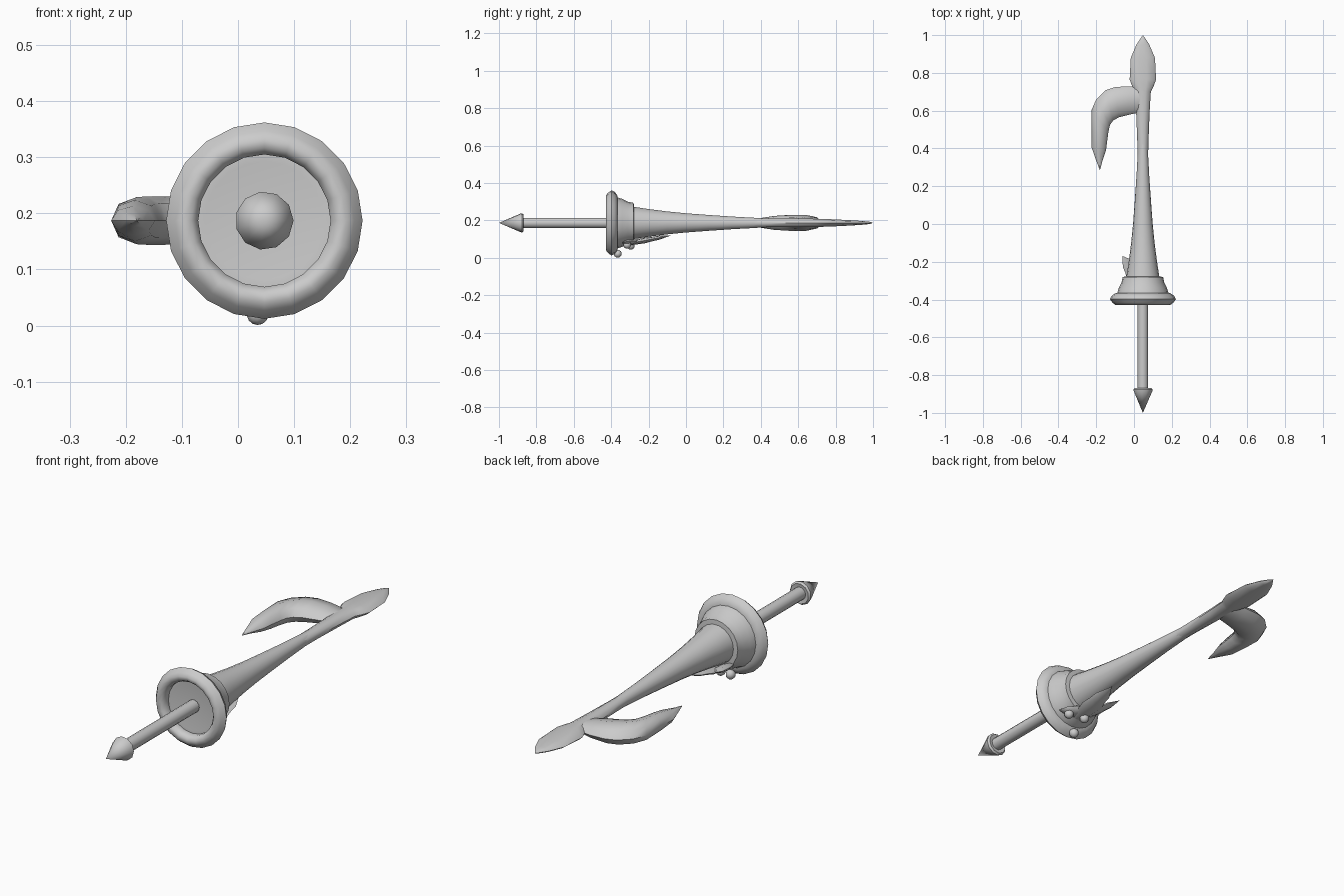
import bpy, bmesh
from math import sin, cos, tau
from mathutils import Vector

cube = bpy.data.objects.get("Cube")
if cube:
    bpy.data.objects.remove(cube, do_unlink=True)

AX, AZ = 0.047, 0.187          # long axis of the lance

grey = bpy.data.materials.new("plain grey")
grey.use_nodes = True
COLOUR = (0.6, 0.6, 0.6, 1)
grey.diffuse_color = COLOUR
grey.node_tree.nodes["Principled BSDF"].inputs["Base Color"].default_value = COLOUR


def finish(name, bm, angle=0.6):
    bmesh.ops.remove_doubles(bm, verts=bm.verts, dist=0.0005)
    bmesh.ops.recalc_face_normals(bm, faces=bm.faces)
    mesh = bpy.data.meshes.new(name)
    bm.to_mesh(mesh)
    bm.free()
    ob = bpy.data.objects.new(name, mesh)
    bpy.context.collection.objects.link(ob)
    mesh.materials.append(grey)
    bpy.ops.object.select_all(action="DESELECT")
    ob.select_set(True)
    bpy.context.view_layer.objects.active = ob
    bpy.ops.object.shade_smooth_by_angle(angle=angle)
    return ob


def loft(name, sections, sides, angle=0.6, closed=False):
    """Skin elliptical rings given as (centre, half width vector, half height vector)."""
    bm = bmesh.new()
    rings = []
    for c, w, h in sections:
        c, w, h = Vector(c), Vector(w), Vector(h)
        rings.append([bm.verts.new(c + w * cos(tau * i / sides) + h * sin(tau * i / sides))
                      for i in range(sides)])
    pairs = list(zip(rings, rings[1:]))
    if closed:
        pairs.append((rings[-1], rings[0]))
    for a, b in pairs:
        for i in range(sides):
            j = (i + 1) % sides
            bm.faces.new((a[i], a[j], b[j], b[i]))
    if not closed:
        bm.faces.new(rings[0])
        bm.faces.new(rings[-1])
    return finish(name, bm, angle)


def lathe(name, profile, sides, angle=0.6, closed=False):
    """Turn (y, radius) pairs about the long axis."""
    return loft(name, [((AX, y, AZ), (r, 0, 0), (0, 0, r)) for y, r in profile],
                sides, angle, closed)


# Handle and pommel
lathe("grip", [(-0.88, 0.028), (-0.38, 0.028)], 14)
lathe("pommel", [(-1, 0.0001), (-0.885, 0.05), (-0.876, 0.052), (-0.868, 0.045),
                 (-0.872, 0.026)], 11, 0.8)

# Round guard, hollow in front
lathe("guard_ring", [(-0.428, 0.146), (-0.418, 0.16), (-0.398, 0.175), (-0.38, 0.165),
                     (-0.366, 0.145), (-0.366, 0.125), (-0.385, 0.118), (-0.41, 0.118),
                     (-0.426, 0.13)], 20, 0.9, True)
lathe("guard_collar", [(-0.37, 0.0001), (-0.39, 0.106), (-0.39, 0.121), (-0.366, 0.136),
                       (-0.34, 0.128), (-0.31, 0.113), (-0.28, 0.107), (-0.278, 0.085)], 20)

# Tapered shaft
lathe("shaft", [(-0.285, 0.088), (-0.2, 0.075), (-0.1, 0.062), (0, 0.052), (0.12, 0.043),
                (0.25, 0.034), (0.36, 0.028), (0.42, 0.024)], 18)

# Flattened neck and leaf-shaped blade: y, half width, half thickness
blade = [(0.34, 0.027, 0.027), (0.45, 0.03, 0.024), (0.6, 0.036, 0.024), (0.7, 0.042, 0.023),
         (0.725, 0.055, 0.022), (0.765, 0.07, 0.021), (0.88, 0.064, 0.015),
         (0.95, 0.034, 0.01), (0.985, 0.011, 0.006), (1, 0.0001, 0.0001)]
loft("blade", [((AX, y, AZ), (w, 0, 0), (0, 0, t)) for y, w, t in blade], 10, 0.8)

# Curved side hook: outer point, inner point, half thickness
hook = [((0.04, 0.725), (0.03, 0.59), 0.02), ((-0.03, 0.729), (-0.02, 0.58), 0.034),
        ((-0.1, 0.725), (-0.08, 0.565), 0.042), ((-0.15, 0.708), (-0.11, 0.548), 0.043),
        ((-0.2, 0.66), (-0.127, 0.525), 0.043), ((-0.226, 0.6), (-0.135, 0.49), 0.042),
        ((-0.226, 0.5), (-0.142, 0.44), 0.037), ((-0.226, 0.41), (-0.148, 0.39), 0.026),
        ((-0.2, 0.335), (-0.168, 0.33), 0.01), ((-0.181, 0.285), (-0.18, 0.285), 0.001)]
sections = []
for outer, inner, t in hook:
    o, i = Vector((*outer, AZ)), Vector((*inner, AZ))
    sections.append(((o + i) / 2, (o - i) / 2, (0, 0, t)))
loft("side_hook", sections, 8, 0.9)


# Leaves and berries under the collar
def leaf(name, base, tip, width, normal):
    base, tip, normal = Vector(base), Vector(tip), Vector(normal).normalized()
    side = (tip - base).cross(normal).normalized()
    shape = [(0, 0.25), (0.15, 0.7), (0.3, 0.85), (0.45, 1), (0.6, 0.8), (0.75, 0.72), (1, 0.02)]
    loft(name, [(base.lerp(tip, f), side * width * k, normal * 0.015 * k)
                for f, k in shape], 8, 0.9)


leaf("long_leaf", (0.045, -0.34, 0.07), (0.06, -0.08, 0.12), 0.05, (0, 0.2, -1))
leaf("right_leaf", (0.04, -0.33, 0.075), (-0.06, -0.17, 0.135), 0.045, (-0.5, 0.1, -1))
leaf("left_leaf", (0.03, -0.27, 0.085), (0.145, -0.335, 0.085), 0.04, (0.3, 0, -1))

for n, centre in enumerate([(0.035, -0.365, 0.022), (0.105, -0.315, 0.07), (0.035, -0.295, 0.065)]):
    bm = bmesh.new()
    bmesh.ops.create_uvsphere(bm, u_segments=10, v_segments=7, radius=0.021)
    bmesh.ops.translate(bm, verts=bm.verts, vec=centre)
    finish("berry_%d" % (n + 1), bm, 0.9)
